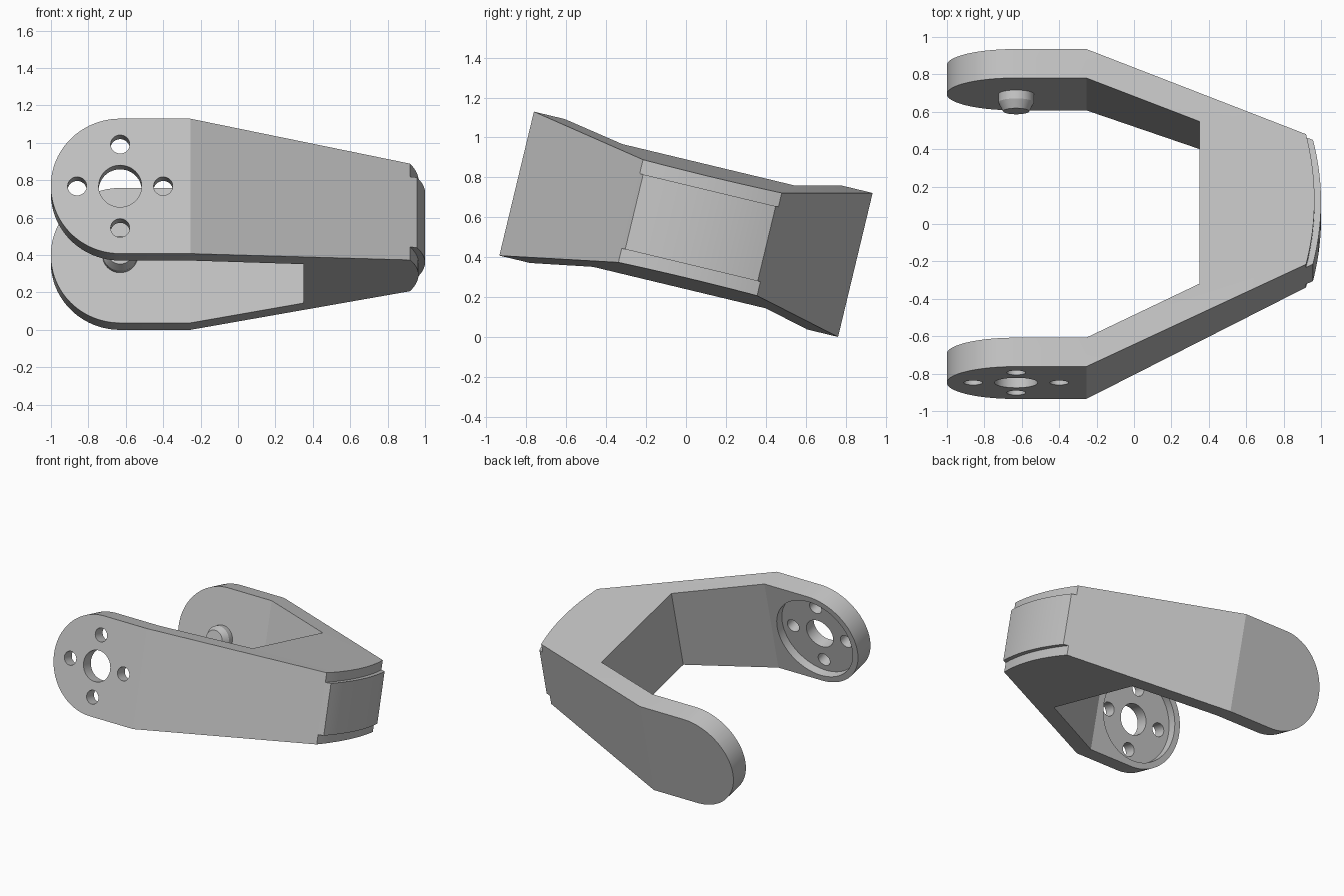
import bpy, bmesh, math
from mathutils import Matrix

if "Cube" in bpy.data.objects:
    bpy.data.objects.remove(bpy.data.objects["Cube"])

grey = bpy.data.materials.new("plain_grey")
grey.use_nodes = True
grey.diffuse_color = (0.55, 0.55, 0.55, 1)
grey.node_tree.nodes["Principled BSDF"].inputs["Base Color"].default_value = (0.55, 0.55, 0.55, 1)

HALF_Y, HALF_Z, INNER_Y = 0.873, 0.371, 0.714
PIVOT_X, BEND_X, END_X = -0.63, -0.255, 0.92
END_FRONT, END_BACK = -0.285, 0.43
TILT = Matrix.Translation((0, 0, 0.5646)) @ Matrix.Rotation(math.radians(-13.5), 4, 'X')


def add_object(name, bm):
    bmesh.ops.recalc_face_normals(bm, faces=bm.faces[:])
    mesh = bpy.data.meshes.new(name)
    bm.to_mesh(mesh)
    bm.free()
    mesh.materials.append(grey)
    obj = bpy.data.objects.new(name, mesh)
    bpy.context.collection.objects.link(obj)
    return obj


def prism(name, outline, axis, low, high):
    """Extrude a flat outline along y or z."""
    bm = bmesh.new()
    place = (lambda a, b, c: (a, c, b)) if axis == 'Y' else (lambda a, b, c: (a, b, c))
    face = bm.faces.new([bm.verts.new(place(a, b, low)) for a, b in outline])
    top = bmesh.ops.extrude_face_region(bm, geom=[face])["geom"]
    verts = [g for g in top if isinstance(g, bmesh.types.BMVert)]
    bmesh.ops.translate(bm, verts=verts, vec=place(0, 0, high - low))
    return add_object(name, bm)


def rod(name, x, z, start, end, r1, r2=None, sides=48):
    """Cylinder or cone along y, from start (r1) to end (r2)."""
    bm = bmesh.new()
    move = Matrix.Translation((x, (start + end) / 2, z)) @ Matrix.Rotation(-math.pi / 2, 4, 'X')
    bmesh.ops.create_cone(bm, cap_ends=True, segments=sides, radius1=r1,
                          radius2=r1 if r2 is None else r2, depth=end - start, matrix=move)
    return add_object(name, bm)


def boolean(target, tool, operation):
    tool.hide_render = True
    mod = target.modifiers.new("cut", 'BOOLEAN')
    mod.operation, mod.object, mod.solver = operation, tool, 'EXACT'
    graph = bpy.context.evaluated_depsgraph_get()
    mesh = bpy.data.meshes.new_from_object(target.evaluated_get(graph))
    target.modifiers.clear()
    target.data = mesh
    bpy.data.objects.remove(tool)


def end_arc(offset, front, back, sag, steps=24):
    """Bowed closed end of the fork, front to back."""
    ts = [2 * i / steps - 1 for i in range(steps + 1)]
    return [(END_X + offset + sag * (1 - t * t), (front + back) / 2 + t * (back - front) / 2)
            for t in ts]


# Fork body: plan outline crossed with the rounded, tapering side outline
base_arc = end_arc(0, END_FRONT, END_BACK, 0.045)
plan = [(-1.1, -HALF_Y), (BEND_X, -HALF_Y)] + base_arc + [
    (BEND_X, HALF_Y), (-1.1, HALF_Y), (-1.1, INNER_Y), (BEND_X, INNER_Y),
    (0.35, 0.488), (0.35, -0.404), (BEND_X, -INNER_Y), (-1.1, -INNER_Y)]
body = prism("fork_body", plan, 'Z', -0.5, 0.5)

round_end = [math.pi / 2 + math.pi * i / 48 for i in range(49)]
side = [(PIVOT_X + HALF_Z * math.cos(a), HALF_Z * math.sin(a)) for a in round_end]
side += [(BEND_X, -HALF_Z), (1.05, -0.253), (1.05, 0.253), (BEND_X, HALF_Z)]
boolean(body, prism("side_cutter", side, 'Y', -1, 1), 'INTERSECT')

# Front arm: round pocket inside, one large hole and four small ones
boolean(body, rod("pocket_cutter", PIVOT_X, 0, -INNER_Y - 0.065, -0.6, 0.325, sides=64), 'DIFFERENCE')
boolean(body, rod("hole_cutter", PIVOT_X, 0, -1, -0.6, 0.115), 'DIFFERENCE')
for dx, dz in ((1, 0), (-1, 0), (0, 1), (0, -1)):
    boolean(body, rod("screw_cutter", PIVOT_X + 0.23 * dx, 0.23 * dz, -1, -0.6, 0.051, sides=32),
            'DIFFERENCE')

# Raised middle panel on the closed end
panel_arc = end_arc(0.037, END_FRONT + 0.018, END_BACK - 0.014, 0.043)
panel = prism("end_panel", base_arc + panel_arc[::-1], 'Z', -0.193, 0.193)

# Pivot pin on the back arm, with a chamfered tip
pin = rod("pivot_pin", PIVOT_X, 0, 0.668, INNER_Y + 0.02, 0.095)
tip = rod("pin_tip", PIVOT_X, 0, 0.62, 0.668, 0.07, 0.095)

# Tilt all parts and shade smooth with sharp edges
bpy.ops.object.select_all(action='DESELECT')
for part in (body, panel, pin, tip):
    part.data.transform(TILT)
    part.select_set(True)
bpy.context.view_layer.objects.active = body
bpy.ops.object.shade_smooth_by_angle(angle=math.radians(20))
